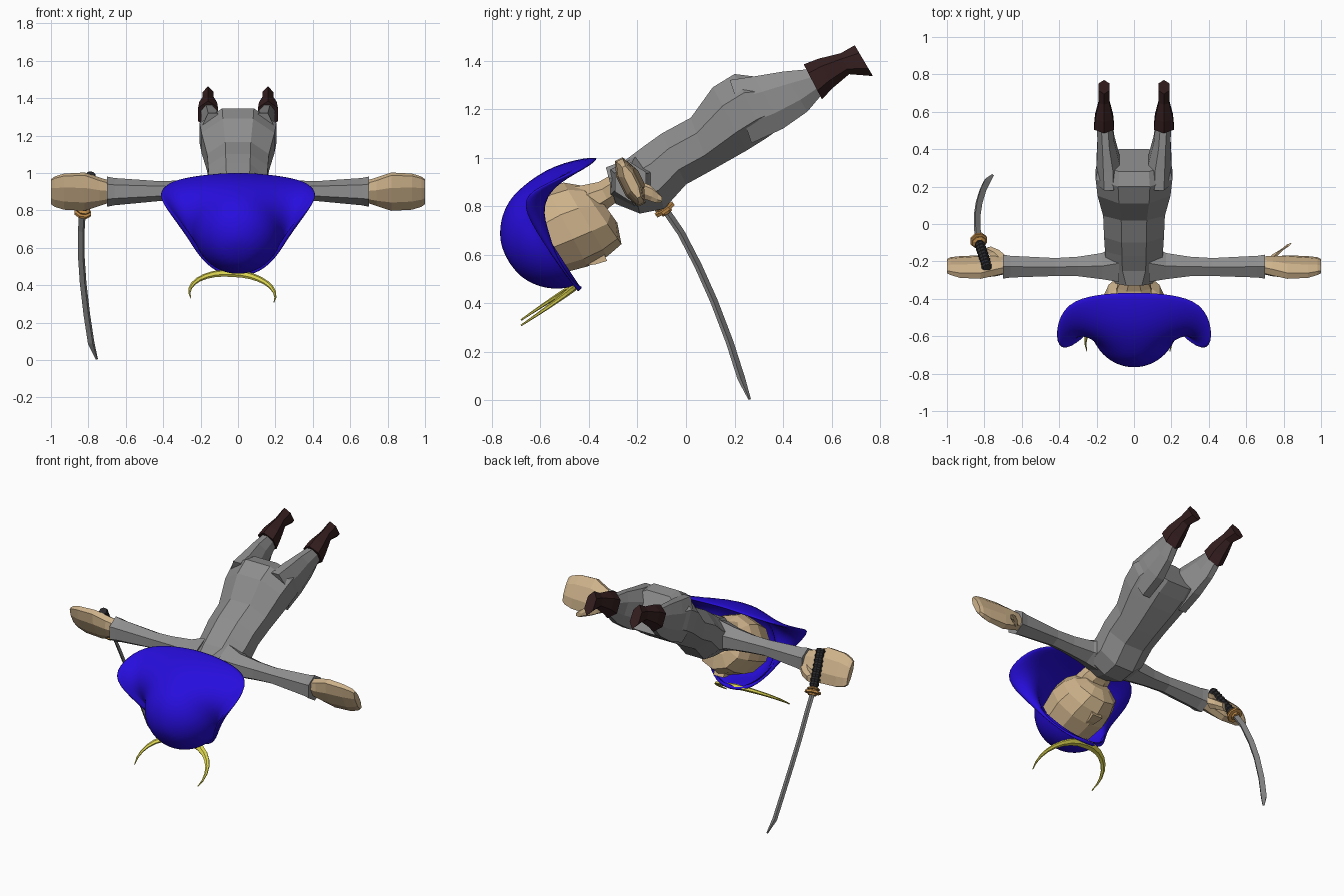
import bpy, bmesh, math
from mathutils import Vector as V

if "Cube" in bpy.data.objects:
    bpy.data.objects.remove(bpy.data.objects["Cube"])


def material(name, r, g, b):
    m = bpy.data.materials.new(name)
    m.diffuse_color = (r, g, b, 1)
    m.use_nodes = True
    m.node_tree.nodes["Principled BSDF"].inputs["Base Color"].default_value = m.diffuse_color
    return m


GREY = material("grey cloth", 0.27, 0.27, 0.27)
SKIN = material("skin", 0.62, 0.45, 0.26)
BLUE = material("blue", 0.02, 0.004, 0.72)
BOOT = material("dark brown", 0.035, 0.013, 0.014)
GOLD = material("yellow", 0.70, 0.65, 0.08)
BRASS = material("brass", 0.55, 0.27, 0.07)
BLACK = material("black grip", 0.022, 0.022, 0.025)
STEEL = material("steel", 0.24, 0.24, 0.24)


def finish(name, bm, mat):
    bmesh.ops.recalc_face_normals(bm, faces=bm.faces)
    me = bpy.data.meshes.new(name)
    bm.to_mesh(me)
    bm.free()
    me.materials.append(mat)
    ob = bpy.data.objects.new(name, me)
    bpy.context.collection.objects.link(ob)
    return ob


def loft(name, sections, mat, n=8):
    """Skin a row of n-sided sections, each (centre, half axis u, half axis v)."""
    bm = bmesh.new()
    k = 1 / math.cos(math.pi / n)
    rings = []
    for c, u, v in sections:
        angs = [2 * math.pi * (i + 0.5) / n for i in range(n)]
        rings.append([bm.verts.new(V(c) + V(u) * k * math.cos(a) + V(v) * k * math.sin(a))
                      for a in angs])
    for a, b in zip(rings, rings[1:]):
        for i in range(n):
            j = (i + 1) % n
            bm.faces.new((a[i], a[j], b[j], b[i]))
    bm.faces.new(rings[0])
    bm.faces.new(rings[-1])
    return finish(name, bm, mat)


def span(back, front, hw, x=0):
    """Section from a back point to a front point in the y-z plane."""
    b, f = V((x, *back)), V((x, *front))
    return (b + f) / 2, (hw, 0, 0), (f - b) / 2


# Torso from collar to seat
loft("torso", [
    span((-.33, .96), (-.29, .81), .10),
    span((-.25, .99), (-.19, .77), .15),
    span((-.17, 1.05), (-.09, .79), .155),
    span((-.10, 1.10), (.0, .89), .16),
    span((.02, 1.165), (.10, .945), .165),
    span((.11, 1.29), (.25, 1.03), .195),
    span((.20, 1.345), (.33, 1.08), .205),
    span((.28, 1.335), (.40, 1.13), .19)], GREY)

# Neck and head
loft("neck", [
    span((-.29, .94), (-.27, .83), .06),
    span((-.36, .90), (-.31, .80), .09),
    span((-.46, .88), (-.38, .74), .10)], SKIN)
loft("head", [
    span((-.36, .84), (-.285, .735), .08),
    span((-.43, .88), (-.27, .65), .135),
    span((-.50, .89), (-.33, .60), .165),
    span((-.57, .87), (-.41, .56), .18),
    span((-.67, .80), (-.52, .53), .165)], SKIN, 10)
loft("nose", [
    span((-.36, .66), (-.325, .575), .035),
    span((-.40, .62), (-.375, .56), .025),
    span((-.47, .59), (-.46, .552), .012)], SKIN, 4)

# Limbs, mirrored across x
for s, side in ((1, "left"), (-1, "right")):
    loft("leg_" + side, [
        span((.18, 1.32), (.27, 1.06), .06, s * .135),
        span((.28, 1.335), (.40, 1.12), .062, s * .138),
        span((.40, 1.355), (.50, 1.19), .045, s * .15),
        span((.51, 1.365), (.555, 1.255), .042, s * .157)], GREY)
    loft("boot_" + side, [
        span((.49, 1.375), (.555, 1.25), .053, s * .16),
        span((.55, 1.40), (.60, 1.295), .048, s * .16),
        span((.64, 1.425), (.67, 1.35), .028, s * .16),
        span((.70, 1.455), (.765, 1.345), .03, s * .16)], BOOT, 6)

    def across(x, y, z, hy, hz):
        return (s * x, y, z), (0, hy, 0), (0, 0, hz)
    loft("sleeve_" + side, [
        across(.08, -.21, .90, .10, .09),
        across(.17, -.225, .90, .07, .065),
        across(.30, -.227, .90, .052, .052),
        across(.42, -.23, .903, .048, .046),
        across(.66, -.228, .90, .058, .063),
        across(.70, -.228, .90, .064, .07)], GREY, 6)

    # Flat tilted palm with fingers
    wide, thin = V((0, .45, -.9)), V((0, .9, .45))
    loft("hand_" + side, [
        ((s * x, y, .90), wide * w, thin * t) for x, y, w, t in (
            (.68, -.22, .055, .04), (.74, -.225, .075, .045), (.82, -.23, .105, .042),
            (.93, -.23, .10, .035), (.98, -.225, .085, .026), (1.0, -.225, .07, .018))], SKIN)
    if s > 0:
        thumb = [(.73, -.19, .87, .03), (.77, -.15, .855, .028), (.81, -.125, .84, .022), (.83, -.105, .83, .014)]
    else:
        thumb = [(.72, -.18, .87, .032), (.75, -.15, .855, .028), (.79, -.13, .845, .024), (.83, -.14, .84, .016)]
    loft("thumb_" + side, [((s * x, y, z), (r, r * .4, 0), (0, 0, r)) for x, y, z, r in thumb], SKIN, 6)


# Helmet: rounded dome whose rim flares into a wide neck guard
rim = [(0, -.45, .465), (.11, -.465, .485), (.20, -.53, .58), (.27, -.62, .71), (.395, -.70, .845),
       (.425, -.57, .91), (.37, -.42, .97), (.20, -.37, 1.0), (0, -.36, 1.015)]
loop = [V(p) for p in rim] + [V((-x, y, z)) for x, y, z in rim[-2:0:-1]]
centre, axis = V((0, -.53, .695)), V((0, -.85, -.53)).normalized()
ahead = V((0, .53, -.85)).normalized()
bm = bmesh.new()
apex = bm.verts.new(centre + axis * .238)
rows = []
for polar in (22, 44, 64, 82):
    row = []
    for i in range(16):
        phi, p = 2 * math.pi * i / 16, math.radians(polar)
        d = ahead * math.cos(phi) + V((math.sin(phi), 0, 0))
        row.append(bm.verts.new(centre + (axis * math.cos(p) + d * math.sin(p)) * .243))
    rows.append(row)
edge = rows[-1]
for f in (.5, 1):
    lift = V((0, -.03, .03)) * (1 - f) * 2
    rows.append([bm.verts.new(edge[i].co.lerp(loop[i], f)
                              + lift * max(0, -math.cos(2 * math.pi * i / 16)))
                 for i in range(16)])
for i in range(16):
    j = (i + 1) % 16
    bm.faces.new((apex, rows[0][i], rows[0][j]))
    for a, b in zip(rows, rows[1:]):
        bm.faces.new((a[i], b[i], b[j], a[j]))
helmet = finish("helmet", bm, BLUE)
helmet.data.polygons.foreach_set("use_smooth", [True] * len(helmet.data.polygons))
shell = helmet.modifiers.new("shell", 'SOLIDIFY')
shell.thickness = .025
shell.offset = -1
sub = helmet.modifiers.new("round", 'SUBSURF')
sub.levels = sub.render_levels = 2

# Crescent crest on the brow
along, flat = V((0, -.83, -.56)), V((0, .56, -.83))
crest = []
for i in range(17):
    t = -1 + i / 8
    a = t * math.radians(105)
    out = V((math.sin(a), 0, 0)) - along * math.cos(a)
    w = .024 * (1 - abs(t)) + .002
    c = V((-.03, -.465, .465)) + V((.23 * math.sin(a), 0, 0)) + along * .205 * (1 - math.cos(a))
    c.z += -.05 * (c.x + .03)
    crest.append((c, out * w, flat * (.003 + .011 * (1 - abs(t)))))
loft("crest", crest, GOLD, 6)

# Sword: curved blade, brass guard, ridged grip
path = [V(p) for p in ((-.832, -.085, .785), (-.838, -.02, .69), (-.838, .05, .555), (-.828, .115, .41),
                       (-.808, .18, .24), (-.785, .228, .09), (-.755, .262, .005))]
blade = []
for i, p in enumerate(path):
    tangent = (path[min(i + 1, 6)] - path[max(i - 1, 0)]).normalized()
    w = V((.8, -.5, -.2))
    w = (w - tangent * w.dot(tangent)).normalized()
    k = .35 if i == 6 else 1
    blade.append((p, w * .016 * k, tangent.cross(w) * .008 * k))
loft("blade", blade, STEEL, 4)

top, hilt = V((-.785, -.235, .995)), V((-.83, -.09, .79))
d = (hilt - top).normalized()
u = d.cross(V((1, 0, 0))).normalized()
v = d.cross(u)


def turned(name, profile, mat, n):
    loft(name, [(top.lerp(hilt, t), u * r, v * r) for t, r in profile], mat, n)


turned("grip", [(i / 18, .027 if i % 2 else .021) for i in range(18)], BLACK, 8)
turned("guard", [(.90, .024), (.93, .036), (.95, .036), (.96, .028), (.98, .028),
                 (.99, .044), (1.04, .044), (1.05, .026), (1.09, .022)], BRASS, 8)
